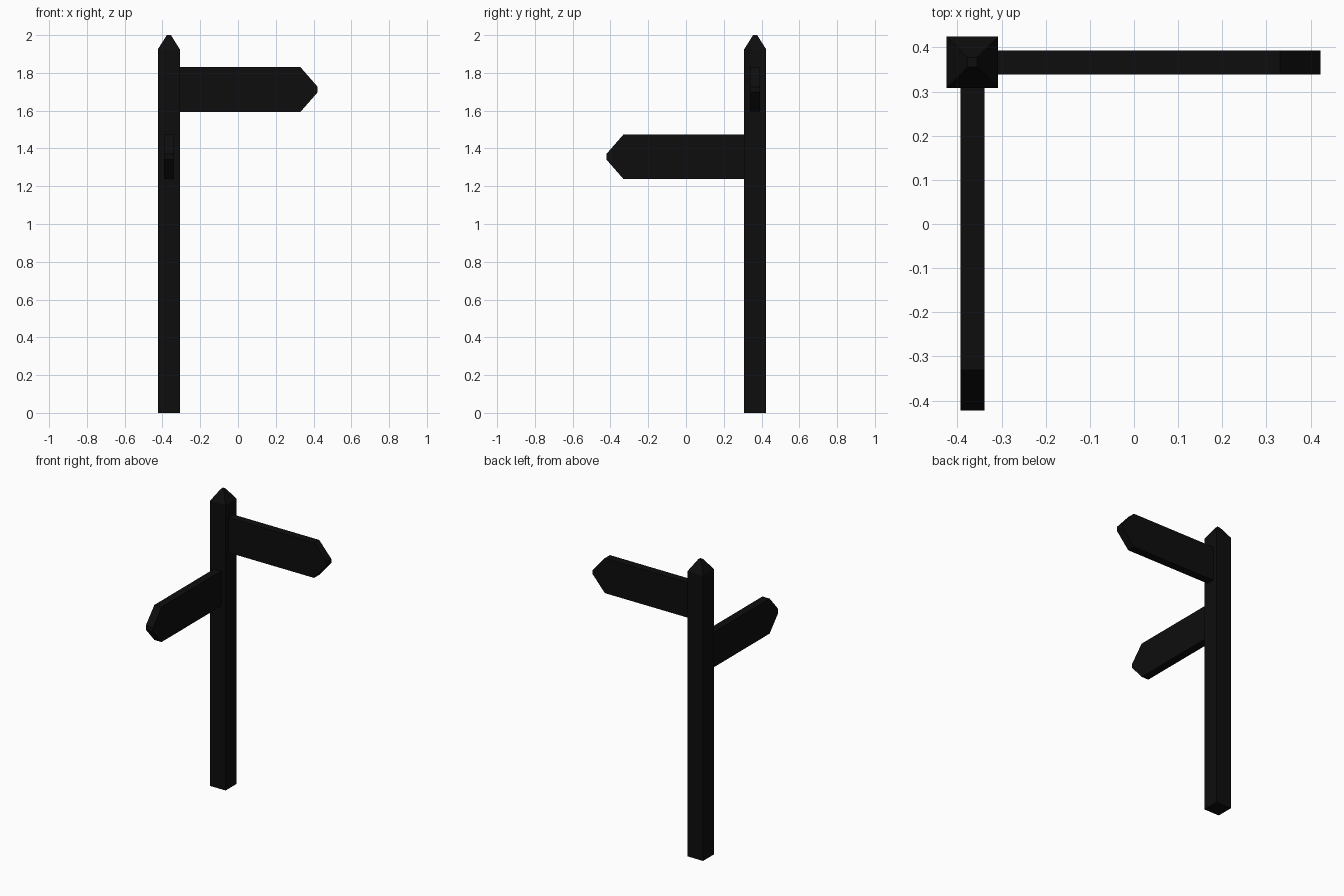
import bpy
import bmesh
from mathutils import Matrix, Vector

cube = bpy.data.objects.get("Cube")
if cube:
    bpy.data.objects.remove(cube, do_unlink=True)

POST = Vector((-0.366, 0.366, 0))
POST_HALF = 0.058


def make_material(name, colour):
    mat = bpy.data.materials.new(name)
    mat.use_nodes = True
    mat.diffuse_color = colour
    mat.node_tree.nodes["Principled BSDF"].inputs["Base Color"].default_value = colour
    return mat


black = make_material("near_black", (0.004, 0.004, 0.004, 1))


def add_object(name, bm):
    bmesh.ops.recalc_face_normals(bm, faces=bm.faces)
    mesh = bpy.data.meshes.new(name)
    bm.to_mesh(mesh)
    bm.free()
    mesh.materials.append(black)
    obj = bpy.data.objects.new(name, mesh)
    bpy.context.scene.collection.objects.link(obj)
    return obj


# Square post with a blunt pyramid top
bm = bmesh.new()
rings = []
for half, z in ((POST_HALF, 0), (POST_HALF, 1.925), (0.011, 2.0)):
    corners = ((-half, -half), (half, -half), (half, half), (-half, half))
    rings.append([bm.verts.new((x, y, z)) for x, y in corners])
for low, high in zip(rings, rings[1:]):
    for i in range(4):
        j = (i + 1) % 4
        bm.faces.new((low[i], low[j], high[j], high[i]))
bm.faces.new(rings[0])
bm.faces.new(rings[-1])
add_object("post", bm).location = POST


# Arrow board: pointed outline extruded to its thickness
def arrow_board(name, z, angle):
    bm = bmesh.new()
    upper = [(0.03, 0.118), (0.697, 0.118), (0.788, 0.014)]
    outline = upper + [(x, -h) for x, h in reversed(upper)]
    thickness = 0.054
    face = bm.faces.new([bm.verts.new((x, -thickness / 2, h)) for x, h in outline])
    extruded = bmesh.ops.extrude_face_region(bm, geom=[face])
    verts = [v for v in extruded["geom"] if isinstance(v, bmesh.types.BMVert)]
    bmesh.ops.translate(bm, verts=verts, vec=(0, thickness, 0))
    bm.transform(Matrix.Rotation(angle, 4, "Z"))
    add_object(name, bm).location = POST + Vector((0, 0, z))


arrow_board("upper_arrow_board", 1.712, 0)
arrow_board("lower_arrow_board", 1.356, -1.5708)
